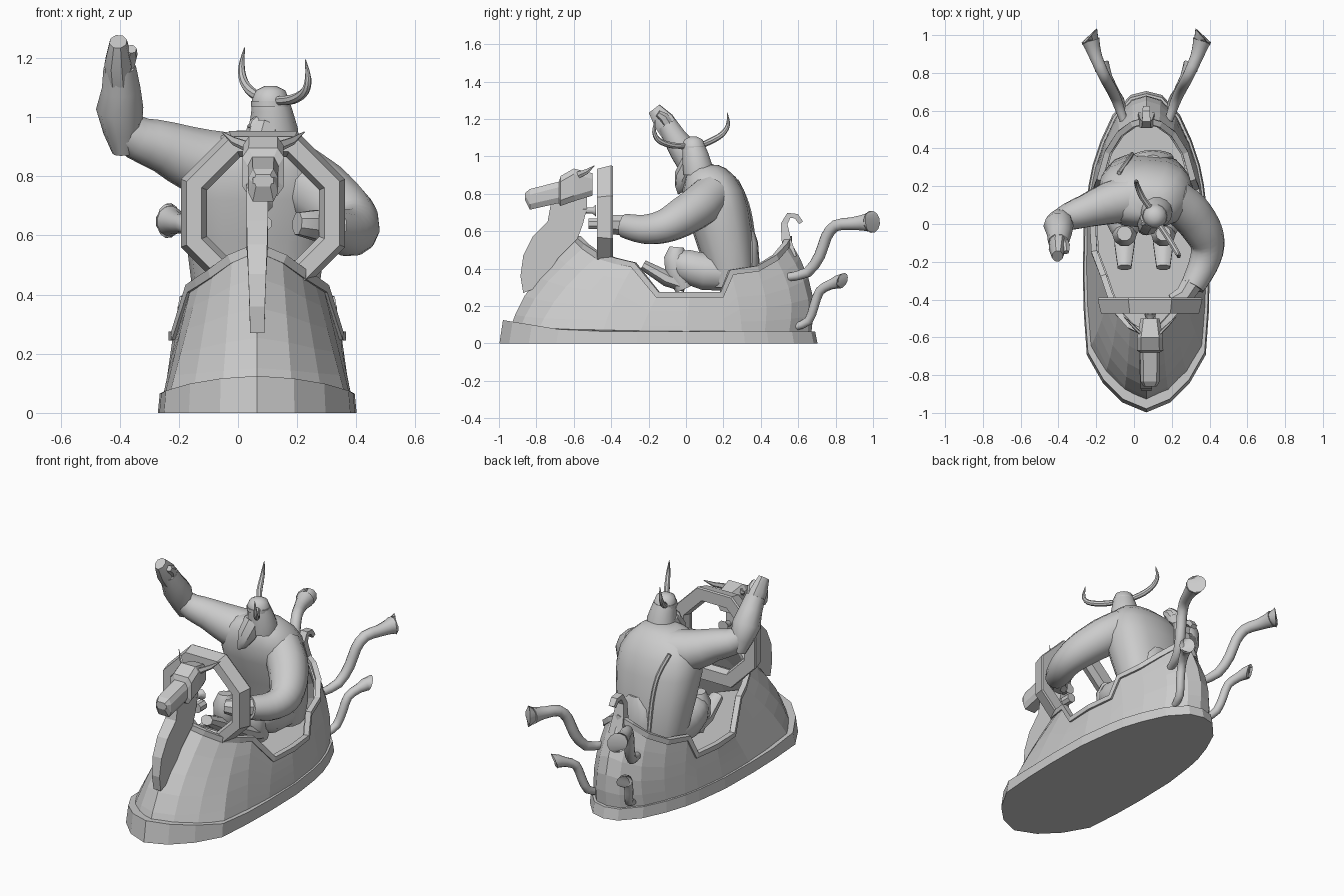
import bpy, bmesh, math
from mathutils import Vector

if "Cube" in bpy.data.objects:
    bpy.data.objects.remove(bpy.data.objects["Cube"])

CX = 0.065  # centre line of the boat
grey = bpy.data.materials.new("plain_grey")
grey.use_nodes = True
grey.diffuse_color = (0.6, 0.6, 0.6, 1)
grey.node_tree.nodes["Principled BSDF"].inputs["Base Color"].default_value = (0.6, 0.6, 0.6, 1)


def finish(name, bm, smooth=None):
    bmesh.ops.remove_doubles(bm, verts=bm.verts, dist=0.0005)
    bmesh.ops.recalc_face_normals(bm, faces=bm.faces)
    me = bpy.data.meshes.new(name)
    bm.to_mesh(me)
    bm.free()
    me.materials.append(grey)
    ob = bpy.data.objects.new(name, me)
    bpy.context.collection.objects.link(ob)
    if smooth:
        bpy.ops.object.select_all(action='DESELECT')
        ob.select_set(True)
        bpy.context.view_layer.objects.active = ob
        bpy.ops.object.shade_smooth_by_angle(angle=math.radians(smooth))
    return ob


def loft(name, rings, caps=True, loop=False, smooth=None):
    """Skin a list of equally long closed rings."""
    bm = bmesh.new()
    vs = [[bm.verts.new(p) for p in r] for r in rings]
    n = len(vs[0])
    for k in range(len(vs) if loop else len(vs) - 1):
        a, b = vs[k], vs[(k + 1) % len(vs)]
        for i in range(n):
            j = (i + 1) % n
            bm.faces.new((a[i], a[j], b[j], b[i]))
    if caps and not loop:
        bm.faces.new(vs[0][::-1])
        bm.faces.new(vs[-1])
    return finish(name, bm, smooth)


def tube(name, pts, radii, sides=10, flat=1.0, loop=False, smooth=40, fine=1):
    """Sweep a round section along a path; fine > 1 rounds the path."""
    P = [Vector(p) for p in pts]
    if fine > 1:
        Q, R = [], []
        for i in range(len(P) - 1):
            a, b, c, d = P[max(i - 1, 0)], P[i], P[i + 1], P[min(i + 2, len(P) - 1)]
            for s in range(fine):
                t = s / fine
                Q.append(0.5 * (2 * b + (c - a) * t + (2 * a - 5 * b + 4 * c - d) * t * t
                                + (3 * b - a - 3 * c + d) * t ** 3))
                R.append(radii[i] + (radii[i + 1] - radii[i]) * t)
        P, radii = Q + [P[-1]], R + [radii[-1]]
    rings, n, u = [], len(P), None
    for i, p in enumerate(P):
        d = (P[(i + 1) % n] - P[i - 1]) if loop else (P[min(i + 1, n - 1)] - P[max(i - 1, 0)])
        d.normalize()
        if u is None or loop:
            u = Vector((0, 0, 1)) if abs(d.z) < 0.9 else Vector((0, 1, 0))
        u = (u - d * u.dot(d)).normalized()
        v = d.cross(u)
        rings.append([p + radii[i] * (u * math.cos(a) + v * flat * math.sin(a))
                      for a in [2 * math.pi * (k + 0.5) / sides for k in range(sides)]])
    return loft(name, rings, loop=loop, smooth=smooth)


def plate(name, profile, widths, x=CX):
    """Side profile (y, z) given thickness along x, one half width per point."""
    return loft(name, [[(x + s * w, y, z) for (y, z), w in zip(profile, widths)] for s in (-1, 1)])


def body(name, rows, sides=16, power=1.0):
    """Stack of ellipses (x, y, z, rx, ry); power < 1 squares them off."""
    def soft(v):
        return math.copysign(abs(v) ** power, v)
    angles = [2 * math.pi * k / sides for k in range(sides)]
    return loft(name, [[(x + rx * soft(math.cos(a)), y + ry * soft(math.sin(a)), z) for a in angles]
                       for x, y, z, rx, ry in rows], smooth=50)


# Hull stations: base y, base half width, rim y, rim half width, rim z
stations = [(-.95, 0, -.58, 0, .56), (-.9, .12, -.54, .085, .52), (-.8, .22, -.47, .15, .47),
            (-.66, .30, -.37, .195, .44), (-.45, .315, -.28, .225, .42), (-.25, .32, -.15, .275, .26),
            (0, .315, .02, .285, .26), (.2, .29, .19, .265, .26), (.3, .27, .24, .245, .38),
            (.42, .23, .38, .205, .4), (.55, .17, .48, .14, .46), (.65, .08, .53, .07, .52),
            (.67, 0, .55, 0, .56)]
around = [(s, 1) for s in stations] + [(s, -1) for s in stations[-2:0:-1]]


def hull_ring(t):
    ring = []
    for (by, bw, ry, rw, rz), side in around:
        bulge = 0.06 * math.sin(math.pi * t) * (ry / 0.56) * abs(ry / 0.56)
        ring.append((CX + side * (bw + (rw - bw) * t), by + (ry - by) * t + bulge, .05 + (rz - .05) * t))
    return ring


hull = loft("hull", [hull_ring(k / 5) for k in range(6)], caps=False)
wall = hull.modifiers.new("wall", 'SOLIDIFY')
wall.thickness = 0.025
rim = hull_ring(1)
tube("hull_rim", rim, [.022] * len(rim), sides=4, loop=True, smooth=None)
loft("cockpit_floor", [[(CX + (x - CX) * .93, y * .93, z) for x, y, _ in hull_ring(.3)] for z in (.17, .19)])


# Base skirt, higher at the bow
def skirt_ring(top):
    grow = 1.03 if top else 1.05
    return [(CX + side * s[1] * grow, s[0] * grow,
             (.065 + .06 * max(0, -s[0] - .6) / .35) if top else 0) for s, side in around]


loft("base_skirt", [skirt_ring(False), skirt_ring(True)])

# Figurehead
plate("figurehead_neck", [(-.87, .27), (-.885, .36), (-.87, .47), (-.82, .57), (-.74, .65), (-.72, .76),
                          (-.53, .82), (-.53, .72), (-.55, .64), (-.58, .56), (-.68, .46), (-.79, .3)],
      [.024, .026, .03, .034, .036, .036, .036, .036, .036, .036, .03, .025])
head_rows = [(-.86, .765, .805, .035), (-.835, .715, .825, .05), (-.68, .75, .865, .052),
             (-.67, .735, .895, .07), (-.6, .76, .935, .068), (-.5, .79, .91, .05)]
loft("figurehead_head", [[(CX + .02 + sx * w, y, z) for sx, z in
                          ((-.7, lo), (-1, lo + .03), (-1, hi - .03), (-.7, hi), (.7, hi),
                           (1, hi - .03), (1, lo + .03), (.7, lo))] for y, lo, hi, w in head_rows])
for s in (-1, 1):
    tube("figurehead_ear", [(CX + .02 + s * .05, -.58, .9), (CX + .02 + s * .1, -.53, .92),
                            (CX + .02 + s * .14, -.49, .95)], [.02, .015, .002], sides=5, flat=.5)

# Octagonal wheel
rings = []
for k in range(8):
    a = math.pi * (k + .5) / 4
    rings.append([(.085 + r * math.cos(a), y, .675 + r * math.sin(a))
                  for r, y in ((.30, -.40), (.295, -.39), (.22, -.39), (.205, -.43), (.225, -.475), (.28, -.475))])
loft("steering_frame", rings, loop=True)
tube("frame_axle", [(.085, -.55, .71), (.085, -.5, .71), (.085, -.48, .71)], [.018, .018, .035], sides=8)
tube("frame_link", [(.085, -.52, .64), (.085, -.46, .64)], [.03, .03], sides=8)

# Curled tail at the stern
tube("stern_tail", [(CX, .56, .46), (CX, .535, .56), (CX, .525, .64), (CX, .55, .685), (CX, .59, .68),
                    (CX, .615, .645)], [.045, .035, .025, .022, .02, .018], sides=4, flat=1.4, smooth=None)

# Horn-shaped exhaust pipes; the open bell folds back inside
for s in (-1, 1):
    tube("upper_pipe", [(CX + s * x, y, z) for x, y, z in
                        ((.12, .55, .355), (.155, .65, .38), (.185, .715, .47), (.205, .75, .57), (.23, .8, .63),
                         (.265, .88, .64), (.285, .94, .645), (.3, .993, .65), (.28, .94, .645))],
         [.022, .028, .03, .03, .031, .034, .042, .06, .02], sides=12, smooth=50, fine=2)
    tube("lower_pipe", [(CX + s * x, y, z) for x, y, z in
                        ((.12, .59, .09), (.14, .655, .12), (.16, .685, .2), (.175, .715, .28),
                         (.205, .775, .315), (.235, .835, .335), (.215, .79, .315))],
         [.02, .024, .025, .025, .027, .045, .015], sides=12, smooth=50, fine=2)

# Rider: torso, back rest and legs
body("torso", [(.06, .24, .3, .19, .12), (.06, .235, .42, .215, .14), (.06, .2, .58, .235, .16),
               (.06, .17, .72, .25, .17), (.06, .145, .82, .24, .165), (.06, .13, .89, .2, .135),
               (.07, .115, .935, .14, .1), (.08, .11, .955, .08, .06)], power=.8)
body("back_rest", [(.1, .35, .33, .11, .04), (.1, .355, .45, .11, .037), (.1, .355, .54, .09, .03),
                   (.1, .345, .6, .04, .02)], 12)
tube("robe_trim", [(-.08, .27, .87), (-.04, .325, .75), (-.02, .355, .6), (-.01, .37, .4)], [.012] * 4,
     sides=6, fine=3)
for x in (-.05, .155):
    tube("thigh", [(x, .24, .38), (x, .1, .385), (x, -.01, .42), (x, -.07, .45)],
         [.1, .105, .09, .05], fine=2)
    tube("shin", [(x, -.05, .515), (x, -.055, .46), (x, -.05, .38), (x, -.01, .29)], [.04, .065, .065, .05])
    tube("boot", [(x, 0, .31), (x, -.1, .345), (x, -.23, .42)], [.04, .045, .03], sides=8, flat=1.3)

# Left arm on the wheel
tube("left_arm", [(.2, .14, .8), (.285, .07, .735), (.36, -.03, .67), (.39, -.12, .625), (.365, -.22, .61),
                  (.31, -.33, .63)], [.11, .115, .105, .09, .08, .065], sides=12, fine=3)
tube("left_hand", [(.31, -.31, .63), (.265, -.38, .635), (.2, -.41, .64)], [.06, .055, .04], sides=8)

# Right arm raised
tube("right_arm", [(.0, .14, .82), (-.13, .11, .85), (-.25, .07, .9), (-.34, .04, .93), (-.385, .02, .97)],
     [.13, .115, .09, .075, .06], sides=12, fine=2)
tube("right_glove", [(-.385, .04, .88), (-.39, .02, .95), (-.4, -.01, 1.03), (-.395, -.06, 1.1),
                     (-.4, -.1, 1.17)], [.04, .065, .08, .065, .055], sides=10)
tube("right_palm", [(-.4, -.08, 1.13), (-.405, -.12, 1.19), (-.405, -.17, 1.255)], [.06, .06, .038], sides=8, flat=.8)
tube("right_thumb", [(-.38, -.09, 1.16), (-.365, -.12, 1.21), (-.36, -.15, 1.23)], [.03, .028, .018], sides=6)

# Head, beard, nose and horned helmet
body("head", [(.12, .07, .9, .085, .085), (.12, .06, .96, .083, .08), (.115, .05, 1.02, .07, .07),
              (.11, .04, 1.06, .062, .062), (.11, .04, 1.09, .05, .05), (.11, .04, 1.105, .02, .02)], 14)
tube("beard", [(.09, .03, .96), (.07, -.01, .89), (.05, -.03, .83), (.03, -.04, .8)], [.06, .055, .03, .005], sides=8)
tube("nose", [(.08, .02, 1.0), (.055, .005, .975), (.045, 0, .96)], [.015, .02, .012], sides=8)
body("helmet_brim", [(.11, .04, 1.035, .066, .066), (.11, .04, 1.055, .066, .066)], 14)
for horn in ([(.085, .085, 1.06), (.045, .14, 1.085), (.02, .195, 1.12), (.012, .225, 1.17), (.022, .22, 1.235)],
             [(.135, -.005, 1.055), (.185, -.08, 1.06), (.225, -.145, 1.085), (.237, -.17, 1.13), (.228, -.165, 1.195)]):
    tube("helmet_horn", horn, [.016, .017, .015, .011, .001], sides=8, fine=3)
